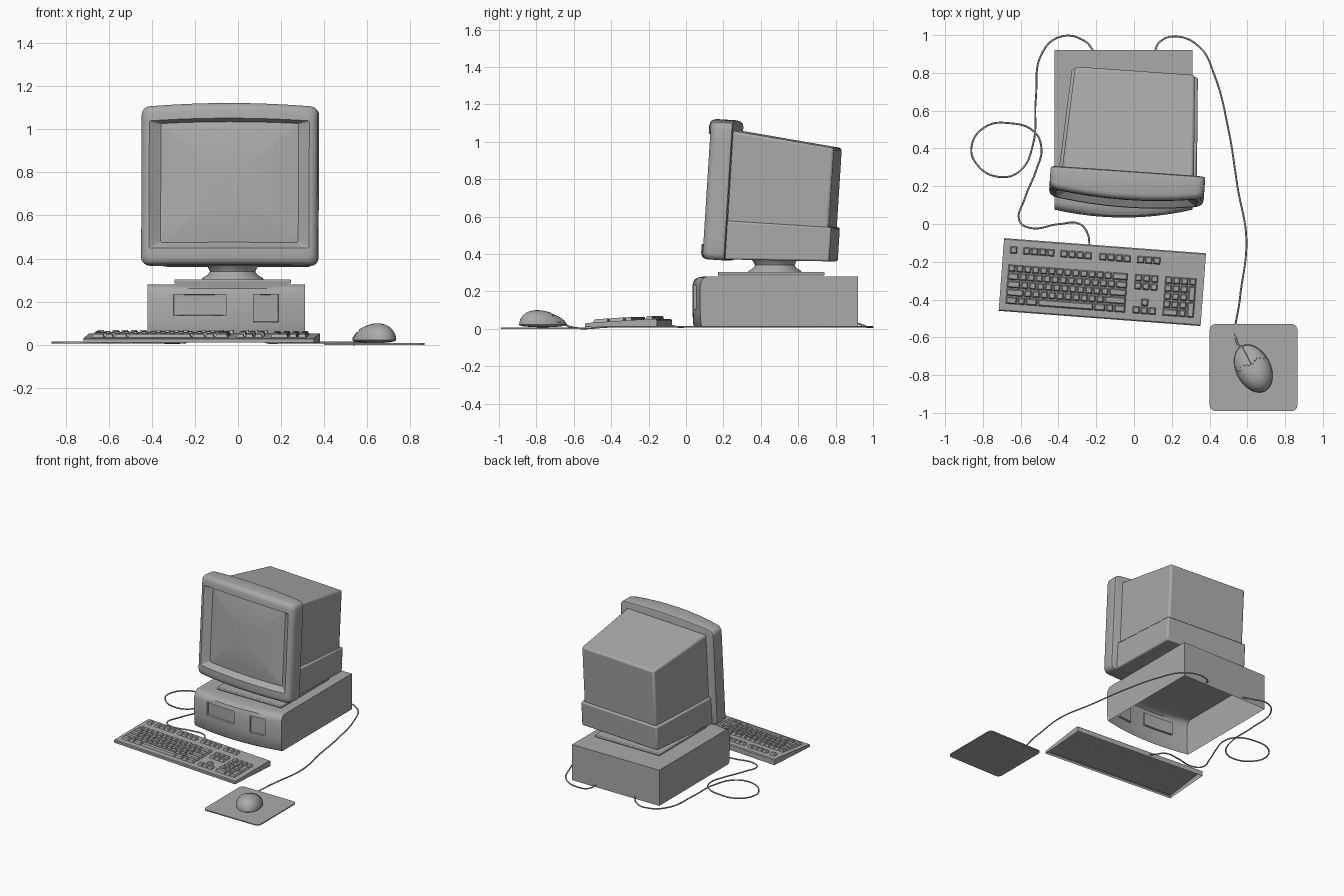
import bpy, bmesh, math
from mathutils import Matrix, Vector

cube = bpy.data.objects.get("Cube")
if cube:
    bpy.data.objects.remove(cube, do_unlink=True)

grey = bpy.data.materials.new("plain grey")
grey.use_nodes = True
grey.diffuse_color = (0.4, 0.4, 0.4, 1)
grey.node_tree.nodes["Principled BSDF"].inputs["Base Color"].default_value = (0.4, 0.4, 0.4, 1)


def finish(name, bm, matrix=Matrix(), bevel=0, segments=2, smooth=True):
    bmesh.ops.recalc_face_normals(bm, faces=bm.faces)
    mesh = bpy.data.meshes.new(name)
    bm.to_mesh(mesh)
    bm.free()
    mesh.materials.append(grey)
    obj = bpy.data.objects.new(name, mesh)
    bpy.context.collection.objects.link(obj)
    obj.matrix_world = matrix
    if bevel:
        mod = obj.modifiers.new("soft edges", "BEVEL")
        mod.width, mod.segments = bevel, segments
    if smooth:
        bpy.ops.object.select_all(action="DESELECT")
        obj.select_set(True)
        bpy.context.view_layer.objects.active = obj
        bpy.ops.object.shade_smooth_by_angle(angle=math.radians(35))
    return obj


def loft(bm, rings, closed=True, caps=(True, True)):
    loops = [[bm.verts.new(p) for p in ring] for ring in rings]
    n = len(loops[0])
    for a, b in zip(loops, loops[1:]):
        for i in range(n if closed else n - 1):
            j = (i + 1) % n
            bm.faces.new((a[i], a[j], b[j], b[i]))
    for loop, cap in zip((loops[0], loops[-1]), caps):
        if cap:
            bm.faces.new(loop)


def rounded_rect(hw, hh, r, edge=8):
    arcs = []
    for q, (sx, sy) in enumerate(((1, 1), (-1, 1), (-1, -1), (1, -1))):
        arcs.append([Vector((sx * (hw - r) + r * math.cos(a), sy * (hh - r) + r * math.sin(a)))
                     for a in (math.pi / 2 * (q + k / 4) for k in range(5))])
    points = []
    for q, arc in enumerate(arcs):
        start, end = arc[-1], arcs[(q + 1) % 4][0]
        points += arc + [start.lerp(end, k / edge) for k in range(1, edge)]
    return points


def tapered_box(bm, near, far):
    """Each end is y, half width, low z, high z."""
    loft(bm, [[(-w, y, lo), (w, y, lo), (w, y, hi), (-w, y, hi)] for y, w, lo, hi in (near, far)])


# Desktop case: open-bottomed shell with a bowed front
CASE_X, CASE_W = -0.055, 0.365
profile = [(0.09, 0.01, 1), (0.08, 0.025, 1), (0.076, 0.105, 1), (0.076, 0.135, 1),
           (0.076, 0.235, 1), (0.086, 0.262, 1), (0.098, 0.274, 0.8), (0.115, 0.28, 0.5),
           (0.16, 0.28, 0), (0.92, 0.28, 0), (0.92, 0.01, 0)]
columns = [-0.42, -0.36, -0.3, -0.22, -0.14, -0.055, 0.0, 0.07, 0.13, 0.19, 0.25, 0.31]
bm = bmesh.new()
loft(bm, [[(x, y - 0.042 * bow * (1 - ((x - CASE_X) / CASE_W) ** 2), z) for y, z, bow in profile]
          for x in columns], closed=False)
bmesh.ops.recalc_face_normals(bm, faces=bm.faces)
# Drive bays pushed into the front
for x0, x1, z0, z1 in ((-0.3, -0.055, 0.135, 0.235), (0.07, 0.19, 0.105, 0.235)):
    bay = [f for f in bm.faces if f.calc_center_median().y < 0.1
           and x0 < f.calc_center_median().x < x1 and z0 < f.calc_center_median().z < z1]
    bmesh.ops.inset_region(bm, faces=bay, thickness=0.002, depth=0)
    bmesh.ops.inset_region(bm, faces=bay, thickness=0.001, depth=-0.015)
finish("case", bm)

# Stand: plate and waisted neck
bm = bmesh.new()
tapered_box(bm, (-0.285, 0.27, 0.284, 0.304), (0.285, 0.27, 0.284, 0.304))
finish("stand_plate", bm, Matrix.Translation((-0.025, 0.455, 0)), 0.005)
bm = bmesh.new()
loft(bm, [[(r * math.cos(a), r * math.sin(a), z) for a in (math.tau * k / 32 for k in range(32))]
          for r, z in ((0.145, 0.3), (0.14, 0.31), (0.115, 0.325), (0.105, 0.34),
                       (0.115, 0.36), (0.13, 0.375), (0.13, 0.4))])
finish("stand_neck", bm, Matrix.Translation((-0.025, 0.475, 0)))

# Monitor, turned and tilted back a little
monitor = (Matrix.Translation((-0.045, 0.085, 0.375)) @ Matrix.Rotation(math.radians(-4), 4, "Z")
           @ Matrix.Rotation(math.radians(-3.6), 4, "X"))
BEZEL_W = 0.41


def bezel_ring(hw, hh, r, y, bow, cz=0.367):
    ring = []
    for p in rounded_rect(hw, hh, r):
        side = (p.x / BEZEL_W) ** 2
        ring.append((p.x, y + bow * side, cz + p.y + 0.016 * (1 - side) * max(p.y / 0.367, 0)))
    return ring


bm = bmesh.new()
loft(bm, [bezel_ring(0.398, 0.355, 0.03, 0.15, 0), bezel_ring(0.408, 0.365, 0.035, 0.145, 0),
          bezel_ring(BEZEL_W, 0.367, 0.035, 0.135, 0), bezel_ring(BEZEL_W, 0.367, 0.035, 0.03, 0.035),
          bezel_ring(0.405, 0.362, 0.035, 0.015, 0.035), bezel_ring(0.395, 0.352, 0.035, 0.005, 0.035),
          bezel_ring(0.38, 0.335, 0.03, 0, 0.035), bezel_ring(0.372, 0.295, 0.008, 0, 0.035, 0.37),
          bezel_ring(0.32, 0.274, 0.008, 0.045, 0.03, 0.378),
          bezel_ring(0.22, 0.19, 0.008, 0.033, 0.03, 0.378),
          bezel_ring(0.1, 0.09, 0.008, 0.027, 0.03, 0.378)])
finish("monitor_bezel", bm, monitor)
bm = bmesh.new()
tapered_box(bm, (0.14, 0.35, 0.02, 0.695), (0.69, 0.318, 0.04, 0.636))
finish("monitor_housing", bm, monitor, 0.014)
bm = bmesh.new()
tapered_box(bm, (0.14, 0.368, 0.005, 0.212), (0.705, 0.334, 0.03, 0.212))
finish("monitor_lower_housing", bm, monitor, 0.01)

# Keyboard body: open-bottomed wedge
keyboard = Matrix.Translation((-0.1675, -0.3075, 0)) @ Matrix.Rotation(math.radians(-4.3), 4, "Z")
bm = bmesh.new()
wedge = [(-0.193, 0.01), (-0.193, 0.026), (-0.187, 0.031), (0.15, 0.053),
         (0.187, 0.052), (0.193, 0.047), (0.193, 0.01)]
loft(bm, [[(x, y, z) for y, z in wedge] for x in (-0.536, 0.536)], closed=False)
finish("keyboard_body", bm, keyboard)

# Keys: tapered caps laid out in rows
PITCH = 0.0426
bm = bmesh.new()


def key(u, v, w=1, d=1):
    hw, hd = w * PITCH / 2 - 0.003, d * PITCH / 2 - 0.003
    rings = []
    for shrink, lift in ((0, 0), (0.002, 0.007), (0.006, 0.017)):
        a, b = hw - shrink, hd - shrink
        rings.append([(u + x, v + y, 0.031 + 0.065 * (v + y + 0.187) + lift)
                      for x, y in ((-a, -b), (a, -b), (a, b), (-a, b))])
    loft(bm, rings, caps=(False, True))


def key_row(start, v, widths):
    for w in widths:
        key(start + w * PITCH / 2, v, w)
        start += w * PITCH


rows = [0.037 - PITCH * k for k in range(5)]
key_row(-0.502, 0.134, [1])
for start, count in ((-0.433, 4), (-0.235, 4), (-0.028, 4), (0.173, 3)):
    key_row(start, 0.134, [1] * count)
main_rows = ([1] * 13 + [2], [1.5] + [1] * 12 + [1.5], [1.75] + [1] * 11 + [2.25],
             [2.25] + [1] * 10 + [2.75], [1.5, 1, 1.5, 7, 1.5, 1, 1.5])
for v, widths in zip(rows, main_rows):
    key_row(-0.505, v, widths)
for v in (rows[0], rows[1], rows[4]):
    key_row(0.168, v, [1] * 3)
key_row(0.168 + PITCH, rows[3], [1])
for v in rows[:4]:
    key_row(0.328, v, [1] * 3)
key_row(0.328, rows[4], [2, 1])
last = 0.328 + PITCH * 3.5
key(last, rows[0])
key(last, (rows[1] + rows[2]) / 2, 1, 2)
key(last, (rows[3] + rows[4]) / 2, 1, 2)
finish("keys", bm, keyboard, smooth=False)

# Mouse pad
bm = bmesh.new()
loft(bm, [[(p.x, p.y, z) for p in rounded_rect(0.232, 0.23, 0.03, 1)] for z in (0, 0.008)])
finish("mouse_pad", bm, Matrix.Translation((0.633, -0.76, 0)))

# Mouse: squashed egg, high at the heel, with two pressed-in buttons
bm = bmesh.new()
bmesh.ops.create_uvsphere(bm, u_segments=32, v_segments=16, radius=1)
for v in bm.verts:
    x, y, z = v.co
    height = 0.075 * (1 - 0.3 * y) if z > 0 else 0.014
    v.co = (0.092 * x, 0.135 * y, 0.022 + height * z)
for side in (-1, 1):
    button = [f for f in bm.faces if f.calc_center_median().y > 0.03
              and f.calc_center_median().x * side > 0 and f.calc_center_median().z > 0.035]
    bmesh.ops.inset_region(bm, faces=button, thickness=0.002, depth=-0.002)
finish("mouse", bm, Matrix.Translation((0.632, -0.765, 0)) @ Matrix.Rotation(math.radians(27), 4, "Z"))


# Cables
def cable(name, points, start_z, end_z):
    curve = bpy.data.curves.new(name, "CURVE")
    curve.dimensions = "3D"
    curve.bevel_depth, curve.bevel_resolution, curve.resolution_u = 0.005, 1, 8
    spline = curve.splines.new("BEZIER")
    spline.bezier_points.add(len(points) - 1)
    for k, (bez, (x, y)) in enumerate(zip(spline.bezier_points, points)):
        z = start_z if k == 0 else end_z if k == len(points) - 1 else 0.011
        bez.co = (x, y, z)
        bez.handle_left_type = bez.handle_right_type = "AUTO"
    curve.materials.append(grey)
    obj = bpy.data.objects.new(name, curve)
    bpy.context.collection.objects.link(obj)
    bpy.ops.object.select_all(action="DESELECT")
    obj.select_set(True)
    bpy.context.view_layer.objects.active = obj
    bpy.ops.object.convert(target="MESH")
    bpy.ops.object.shade_smooth()


cable("mouse_cable", [(0.57, -0.66), (0.542, -0.62), (0.56, -0.4), (0.595, -0.08), (0.55, 0.185),
                      (0.5, 0.5), (0.425, 0.79), (0.347, 0.937), (0.214, 0.993), (0.135, 0.963),
                      (0.11, 0.915)], 0.035, 0.03)
cable("keyboard_cable", [(-0.214, 0.915), (-0.26, 0.968), (-0.384, 0.993), (-0.484, 0.91), (-0.52, 0.66),
                         (-0.535, 0.42), (-0.605, 0.28), (-0.72, 0.25), (-0.835, 0.32), (-0.86, 0.41),
                         (-0.79, 0.513), (-0.66, 0.534), (-0.527, 0.487), (-0.49, 0.397), (-0.516, 0.29),
                         (-0.58, 0.13), (-0.606, 0.016), (-0.553, -0.02), (-0.394, 0), (-0.288, 0),
                         (-0.246, -0.05), (-0.235, -0.12)], 0.03, 0.03)
